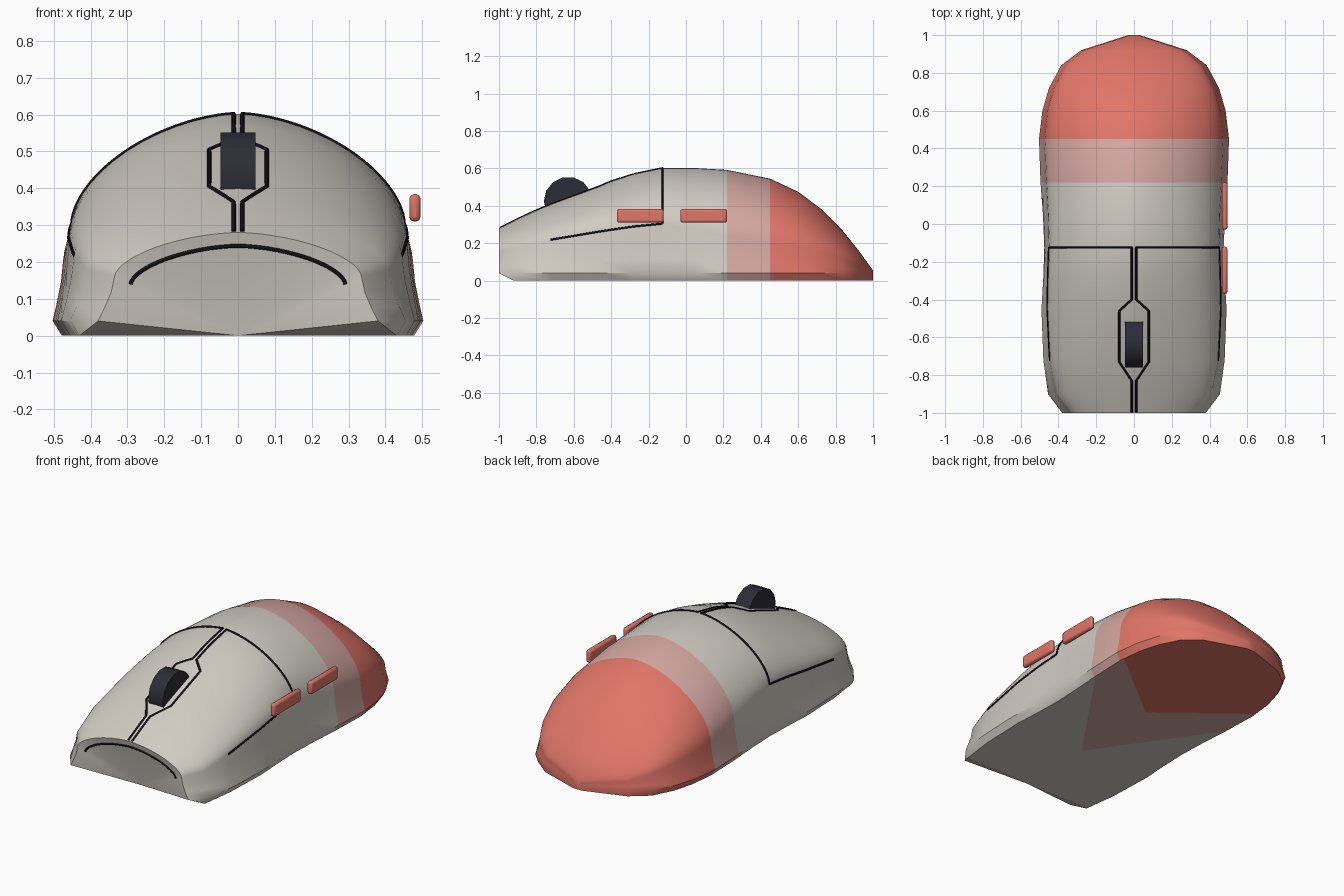
import bpy, bmesh, math
from mathutils import Vector

if "Cube" in bpy.data.objects:
    bpy.data.objects.remove(bpy.data.objects["Cube"], do_unlink=True)


def material(name, rgb):
    mat = bpy.data.materials.new(name)
    mat.use_nodes = True
    color = (*rgb, 1)
    mat.diffuse_color = color
    mat.node_tree.nodes["Principled BSDF"].inputs["Base Color"].default_value = color
    return mat


shell_grey = material("warm_grey", (.64, .61, .55))
pale_pink = material("pale_pink", (.66, .39, .36))
coral = material("coral", (.75, .18, .14))
wheel_dark = material("wheel_dark", (.025, .025, .037))
seam_black = material("seam_black", (.005, .005, .008))

# Stations along the body: y, top height, dome half width, crease height, skirt half width
STATIONS = [
    (-1, .28, .335, .16, .38), (-.9, .33, .41, .18, .455), (-.72, .415, .445, .22, .48),
    (-.45, .515, .458, .265, .49), (-.28, .57, .455, .29, .48), (-.125, .602, .45, .305, .475),
    (.05, .602, .455, .27, .482), (.22, .592, .465, .24, .495), (.45, .545, .475, .2, .503),
    (.6, .475, .46, .18, .485), (.72, .385, .425, .155, .45), (.84, .265, .36, .125, .385),
    (.92, .165, .265, .09, .28), (1, .055, .02, .045, .03)]
POWER = 1.7
ARC = 14


def station(y):
    """Section values at any y, interpolated between stations."""
    for a, b in zip(STATIONS, STATIONS[1:]):
        if y <= b[0]:
            f = (y - a[0]) / (b[0] - a[0])
            return [p + (q - p) * f for p, q in zip(a, b)][1:]
    return STATIONS[-1][1:]


def dome_point(y, t):
    """Point on the dome, t from 0 at the crown to 1 at the crease."""
    h, c, zc, w = station(y)
    s, k = math.sin(t * math.pi / 2), max(math.cos(t * math.pi / 2), 0)
    return Vector((c * s ** (2 / POWER), y, zc + (h - zc) * k ** (2 / POWER)))


def on_dome(x, y):
    """Point on the dome above x, y."""
    h, c, zc, w = station(y)
    return Vector((x, y, zc + (h - zc) * (1 - (abs(x) / c) ** POWER) ** (1 / POWER)))


def half_section(y):
    """Right half from crown to floor."""
    h, c, zc, w = station(y)
    rim = min(.04, zc * .6)
    pts = [dome_point(y, i / ARC) for i in range(ARC + 1)]
    for f, g in ((.2, .35), (.6, .7)):
        pts.append(Vector((c + (w - c) * f, y, zc + (rim - zc) * g)))
    pts.append(Vector((w, y, rim)))
    front = y == -1
    pts.append(Vector((.43 if front else w * .95, -.92 if front else y, 0)))
    return pts


def finish(obj, mats, angle=40):
    for m in mats:
        obj.data.materials.append(m)
    bpy.ops.object.select_all(action='DESELECT')
    obj.select_set(True)
    bpy.context.view_layer.objects.active = obj
    bpy.ops.object.shade_smooth_by_angle(angle=math.radians(angle))


# Body shell: loft of mirrored sections
bm = bmesh.new()
rings = []
for row in STATIONS:
    half = half_section(row[0])
    floor = Vector((0, half[-1].y, 0))
    mirrored = [Vector((-p.x, p.y, p.z)) for p in reversed(half[1:])]
    rings.append([bm.verts.new(p) for p in half + [floor] + mirrored])
count = len(rings[0])
mid = count // 2
bottom = []
for a, b in zip(rings, rings[1:]):
    for i in range(count):
        j = (i + 1) % count
        face = bm.faces.new((a[i], a[j], b[j], b[i]))
        if i in (mid - 1, mid):
            bottom.append(face)
# Nose face slopes back to the floor; tail is closed
first = rings[0]
for i in range(count):
    j = (i + 1) % count
    if mid not in (i, j):
        bm.faces.new((first[mid], first[i], first[j]))
bm.faces.new(rings[-1])

# Wedge-shaped colour borders cut into the underside
BORDERS = ((.1, .8), (-.45, 1.45))
for start, slope in BORDERS:
    for side in (-1, 1):
        faces = [f for f in bm.faces if all(v.co.z < .001 for v in f.verts)]
        geom = faces + list({e for f in faces for e in f.edges}) + list({v for f in faces for v in f.verts})
        bmesh.ops.bisect_plane(bm, geom=geom, plane_co=(0, start, 0), plane_no=(side * slope, 1, 0))
bmesh.ops.recalc_face_normals(bm, faces=bm.faces)
for f in bm.faces:
    c = f.calc_center_median()
    if all(v.co.z < .001 for v in f.verts):
        red, pink = (start + slope * abs(c.x) for start, slope in BORDERS)
    else:
        red, pink = .45, .22
    f.material_index = 2 if c.y > red else 1 if c.y > pink else 0
mesh = bpy.data.meshes.new("body_shell")
bm.to_mesh(mesh)
bm.free()
body = bpy.data.objects.new("body_shell", mesh)
bpy.context.collection.objects.link(body)
finish(body, (shell_grey, pale_pink, coral))


# Panel seams: thin tubes lying on the shell
def seam(name, points, radius=.006):
    curve = bpy.data.curves.new(name, 'CURVE')
    curve.dimensions = '3D'
    curve.bevel_depth = radius
    curve.bevel_resolution = 1
    curve.use_fill_caps = True
    spline = curve.splines.new('POLY')
    spline.points.add(len(points) - 1)
    for p, co in zip(spline.points, points):
        p.co = (*co, 1)
    curve.materials.append(seam_black)
    obj = bpy.data.objects.new(name, curve)
    bpy.context.collection.objects.link(obj)


def resample(path, steps=8):
    out = [path[0]]
    for a, b in zip(path, path[1:]):
        out += [tuple(p + (q - p) * i / steps for p, q in zip(a, b)) for i in range(1, steps + 1)]
    return out


split = [(.012, -.995), (.012, -.83), (.078, -.73), (.078, -.46), (.012, -.4), (.012, -.125)]
for side, label in ((1, "left"), (-1, "right")):
    flip = Vector((side, 1, 1))
    centre = [on_dome(x, y) * flip for x, y in resample(split)]
    seam(label + "_centre_seam", centre)
    across = [dome_point(-.125, .02 + .98 * i / 28) * flip for i in range(29)]
    seam(label + "_cross_seam", across)
    lower = [dome_point(-.125 - .6 * i / 16, 1) * flip for i in range(17)]
    seam(label + "_lower_seam", lower)

# Arched seam on the nose face
hub = Vector((0, -.92, 0))
arch = [dome_point(-1, i / ARC) for i in range(ARC + 1)]
arch = [Vector((-p.x, p.y, p.z)) for p in reversed(arch[1:])] + arch
seam("nose_seam", [hub + (p - hub) * .87 for p in arch])

# Scroll wheel
bpy.ops.mesh.primitive_cylinder_add(vertices=14, radius=.13, depth=.095, location=(0, -.63, .425),
                                    rotation=(0, math.pi / 2, 0))
wheel = bpy.context.object
wheel.name = "scroll_wheel"
finish(wheel, [wheel_dark])

# Thumb buttons on the left side
for name, y in (("front_thumb_button", -.245), ("rear_thumb_button", .095)):
    bpy.ops.mesh.primitive_cube_add(size=1, location=(.48, y, .347))
    button = bpy.context.object
    button.name = name
    button.scale = (.03, .25, .074)
    bpy.ops.object.transform_apply(location=False, rotation=False, scale=True)
    bevel = button.modifiers.new("rounded_edges", 'BEVEL')
    bevel.width = .012
    bevel.segments = 2
    finish(button, [coral])
